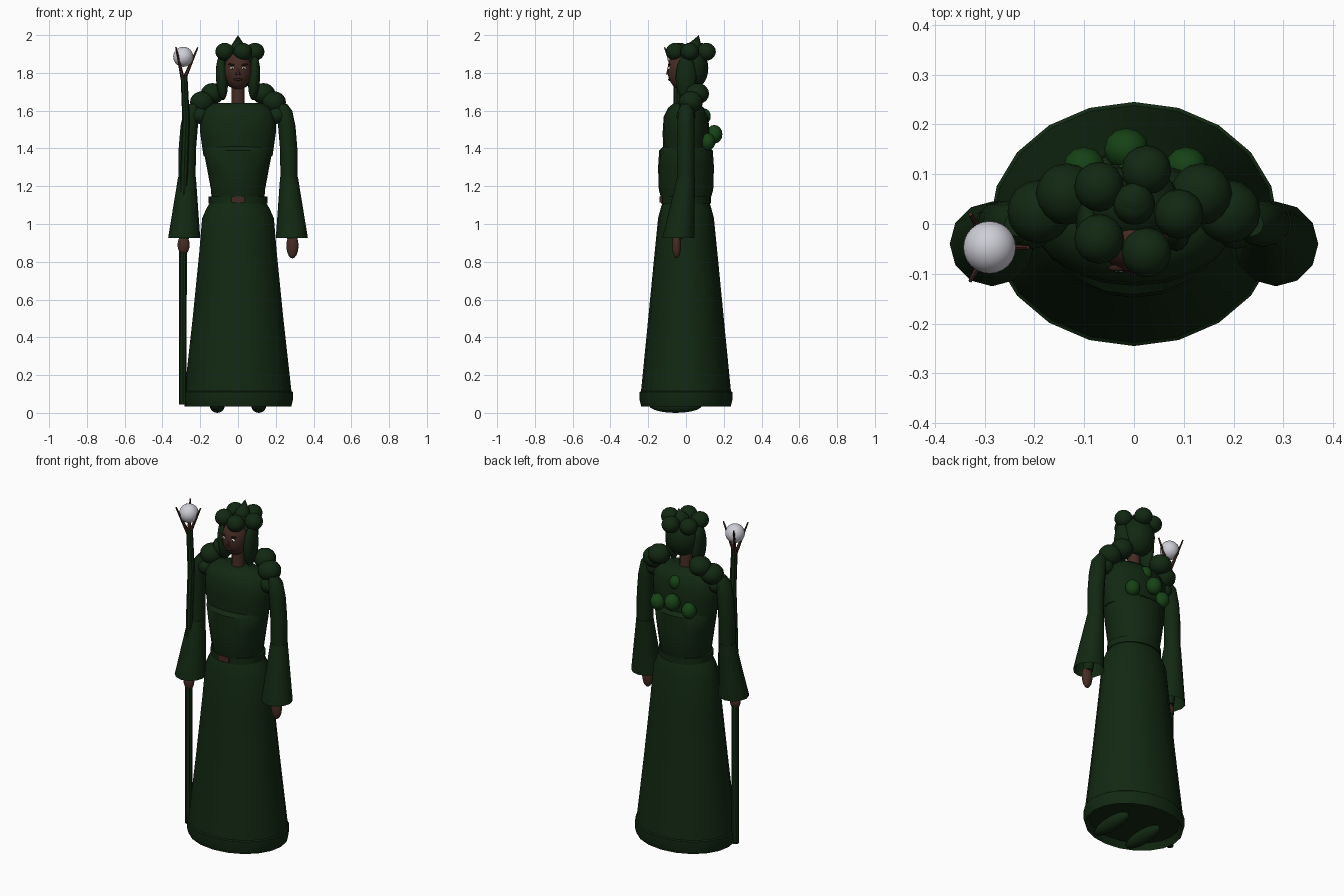
import bpy, bmesh, math
from mathutils import Vector, Matrix

if "Cube" in bpy.data.objects:
    bpy.data.objects.remove(bpy.data.objects["Cube"])


def mat(name, rgb):
    m = bpy.data.materials.new(name)
    m.diffuse_color = (*rgb, 1)
    m.use_nodes = True
    m.node_tree.nodes["Principled BSDF"].inputs["Base Color"].default_value = m.diffuse_color
    return m


GREEN = mat("dark_green", (0.006, 0.021, 0.006))
LEAF = mat("leaf_green", (0.008, 0.055, 0.008))
SKIN = mat("brown_skin", (0.062, 0.025, 0.017))
LIP = mat("dark_brown", (0.03, 0.011, 0.008))
WOOD = mat("wood_brown", (0.06, 0.022, 0.015))
PEARL = mat("pearl", (0.62, 0.62, 0.68))
WHITE = mat("eye_white", (0.75, 0.75, 0.72))
BLACK = mat("black", (0.003, 0.003, 0.003))


def finish(name, bm, material, angle=40):
    me = bpy.data.meshes.new(name)
    bmesh.ops.recalc_face_normals(bm, faces=bm.faces)
    bm.to_mesh(me)
    bm.free()
    me.materials.append(material)
    ob = bpy.data.objects.new(name, me)
    bpy.context.collection.objects.link(ob)
    bpy.ops.object.select_all(action='DESELECT')
    ob.select_set(True)
    bpy.context.view_layer.objects.active = ob
    bpy.ops.object.shade_smooth_by_angle(angle=math.radians(angle))
    return ob


def loft(name, rings, material, sides=20, bottom=True, top=True):
    """Horizontal elliptical rings (cx, cy, z, rx, ry) joined into a skin."""
    bm = bmesh.new()
    loops = []
    for cx, cy, z, rx, ry in rings:
        loops.append([bm.verts.new((cx + rx * math.sin(2 * math.pi * i / sides),
                                    cy + ry * math.cos(2 * math.pi * i / sides), z))
                      for i in range(sides)])
    for a, b in zip(loops, loops[1:]):
        for i in range(sides):
            j = (i + 1) % sides
            bm.faces.new((a[i], a[j], b[j], b[i]))
    if bottom:
        bm.faces.new(loops[0])
    if top:
        bm.faces.new(loops[-1])
    return finish(name, bm, material)


def ball(name, loc, radii, material, tilt=0, u=16, v=10):
    bm = bmesh.new()
    bmesh.ops.create_uvsphere(bm, u_segments=u, v_segments=v, radius=1)
    m = Matrix.Translation(loc) @ Matrix.Rotation(tilt, 4, 'Y') @ Matrix.Diagonal((*radii, 1))
    bmesh.ops.transform(bm, matrix=m, verts=bm.verts)
    return finish(name, bm, material)


def spike(name, a, b, r1, r2, material, sides=8):
    a, b = Vector(a), Vector(b)
    bm = bmesh.new()
    bmesh.ops.create_cone(bm, cap_ends=True, segments=sides, radius1=r1, radius2=r2,
                          depth=(b - a).length)
    m = Matrix.Translation((a + b) / 2) @ (b - a).to_track_quat('Z', 'Y').to_matrix().to_4x4()
    bmesh.ops.transform(bm, matrix=m, verts=bm.verts)
    return finish(name, bm, material)


def box(name, loc, size, material):
    bm = bmesh.new()
    bmesh.ops.create_cube(bm, size=1)
    bmesh.ops.transform(bm, matrix=Matrix.Translation(loc) @ Matrix.Diagonal((*size, 1)), verts=bm.verts)
    return finish(name, bm, material)


# Long skirt with a slightly wider hem, recessed underneath
loft("skirt", [(0, 0, z, rx, ry) for z, rx, ry in (
    (0.07, 0.26, 0.215), (0.035, 0.282, 0.237), (0.065, 0.29, 0.245), (0.11, 0.29, 0.245),
    (0.115, 0.283, 0.238), (0.5, 0.24, 0.2), (0.85, 0.205, 0.166), (1.03, 0.19, 0.148),
    (1.08, 0.168, 0.135), (1.11, 0.15, 0.125))], GREEN)

# Waist, upper bodice and belt
loft("waist", [(0, 0, z, rx, ry) for z, rx, ry in (
    (1.1, 0.138, 0.12), (1.18, 0.143, 0.144), (1.3, 0.165, 0.148), (1.39, 0.183, 0.142),
    (1.41, 0.178, 0.12))], GREEN)
loft("bodice", [(0, 0, z, rx, ry) for z, rx, ry in (
    (1.36, 0.183, 0.118), (1.48, 0.2, 0.124), (1.57, 0.2, 0.118), (1.615, 0.17, 0.095),
    (1.64, 0.13, 0.065))], GREEN)
loft("belt", [(0, 0, z, r, r - 0.022) for z, r in ((1.108, 0.155), (1.145, 0.155))], GREEN)
box("buckle", (0, -0.131, 1.13), (0.07, 0.016, 0.032), WOOD)

for s, side in ((1, "left"), (-1, "right")):
    # Sleeve, open flared cuff and hand
    loft(side + "_sleeve", [(s * x, y, z, r, r) for x, y, z, r in (
        (0.235, 0.0, 1.635, 0.025), (0.245, 0.0, 1.6, 0.042), (0.258, 0.0, 1.52, 0.046),
        (0.268, 0.0, 1.4, 0.046), (0.27, 0.0, 1.24, 0.045), (0.28, -0.03, 1.05, 0.036),
        (0.286, -0.045, 0.92, 0.026))], GREEN, 12)
    loft(side + "_cuff", [(s * x, y, z, r, r) for x, y, z, r in (
        (0.284, -0.04, 0.96, 0.078), (0.285, -0.04, 0.925, 0.085), (0.27, 0.0, 1.25, 0.047))],
        GREEN, 12, bottom=False)
    hand_z = 0.885 if s > 0 else 0.89
    ball(side + "_hand", (s * 0.288, -0.05, hand_z), (0.032, 0.024, 0.067 if s > 0 else 0.052), SKIN)
    # Leafy shoulder puffs
    for k, (x, y, z, r) in enumerate(((0.135, 0.06, 1.69, 0.062), (0.19, 0.025, 1.645, 0.064),
                                      (0.205, 0.0, 1.575, 0.05))):
        ball(f"{side}_shoulder_puff_{k}", (s * x, y, z), (r, r, r * 0.9), GREEN)
    # Shoes peeking out below the hem
    ball(side + "_shoe", (s * 0.11, -0.055, 0.04), (0.04, 0.14, 0.04), GREEN)
    # Side locks of hair
    ball(side + "_lock", (s * 0.085, 0.0, 1.775), (0.032, 0.055, 0.12), GREEN, s * 0.05)
    # Eyes, pupils and brows
    ball(side + "_eye", (s * 0.03, -0.089, 1.825), (0.012, 0.008, 0.008), WHITE)
    ball(side + "_pupil", (s * 0.03, -0.096, 1.825), (0.004, 0.003, 0.005), BLACK, u=8, v=6)
    ball(side + "_brow", (s * 0.032, -0.088, 1.843), (0.02, 0.007, 0.005), LIP, -s * 0.15)

# Neck, head, nose and mouth
loft("neck", [(0, 0.0, 1.6, 0.036, 0.036), (0, 0.0, 1.75, 0.034, 0.034)], SKIN, 12)
ball("head", (0, -0.025, 1.815), (0.072, 0.073, 0.103), SKIN, u=20, v=14)
spike("nose", (0, -0.093, 1.79), (0, -0.088, 1.84), 0.013, 0.005, SKIN)
ball("mouth", (0, -0.088, 1.765), (0.025, 0.007, 0.007), LIP)

# Hair mass, ring of curls and pointed topknot
ball("hair", (0, 0.035, 1.825), (0.095, 0.083, 0.112), GREEN, u=20, v=14)
for k, (x, y) in enumerate(((-0.07, 0.075), (0.025, 0.108), (0.09, 0.02),
                            (0.025, -0.057), (-0.07, -0.03))):
    ball(f"curl_{k}", (x, y, 1.912), (0.05, 0.05, 0.047), GREEN)
ball("crown_curl", (0, 0.04, 1.925), (0.042, 0.042, 0.042), GREEN)
spike("topknot", (0, 0.05, 1.945), (0, 0.068, 2.0), 0.036, 0.0, GREEN)

# Bright leaf tufts on the back
for k, (x, y, z, r) in enumerate(((-0.015, 0.15, 1.475, 0.045), (-0.1, 0.115, 1.435, 0.042),
                                  (0.105, 0.115, 1.435, 0.042), (0.0, 0.095, 1.57, 0.038))):
    ball(f"leaf_tuft_{k}", (x, y, z), (r, r * 0.95, r * 1.1), LEAF, u=12, v=8)

# Gently bent staff with three prongs holding an orb
loft("staff", [(x, -0.047, z, r, r) for x, z, r in (
    (-0.292, 0.045, 0.02), (-0.291, 0.9, 0.02), (-0.286, 1.25, 0.02), (-0.275, 1.55, 0.02),
    (-0.286, 1.79, 0.018))], GREEN, 8)
for k in range(3):
    a = 2 * math.pi * k / 3
    c, d = math.cos(a), math.sin(a)
    spike(f"prong_{k}", (-0.29 + 0.006 * c, -0.047 + 0.006 * d, 1.77),
          (-0.29 + 0.077 * c, -0.047 + 0.077 * d, 1.935), 0.011, 0.004, WOOD, 6)
ball("orb", (-0.29, -0.047, 1.885), (0.053, 0.053, 0.053), PEARL, u=24, v=16)
